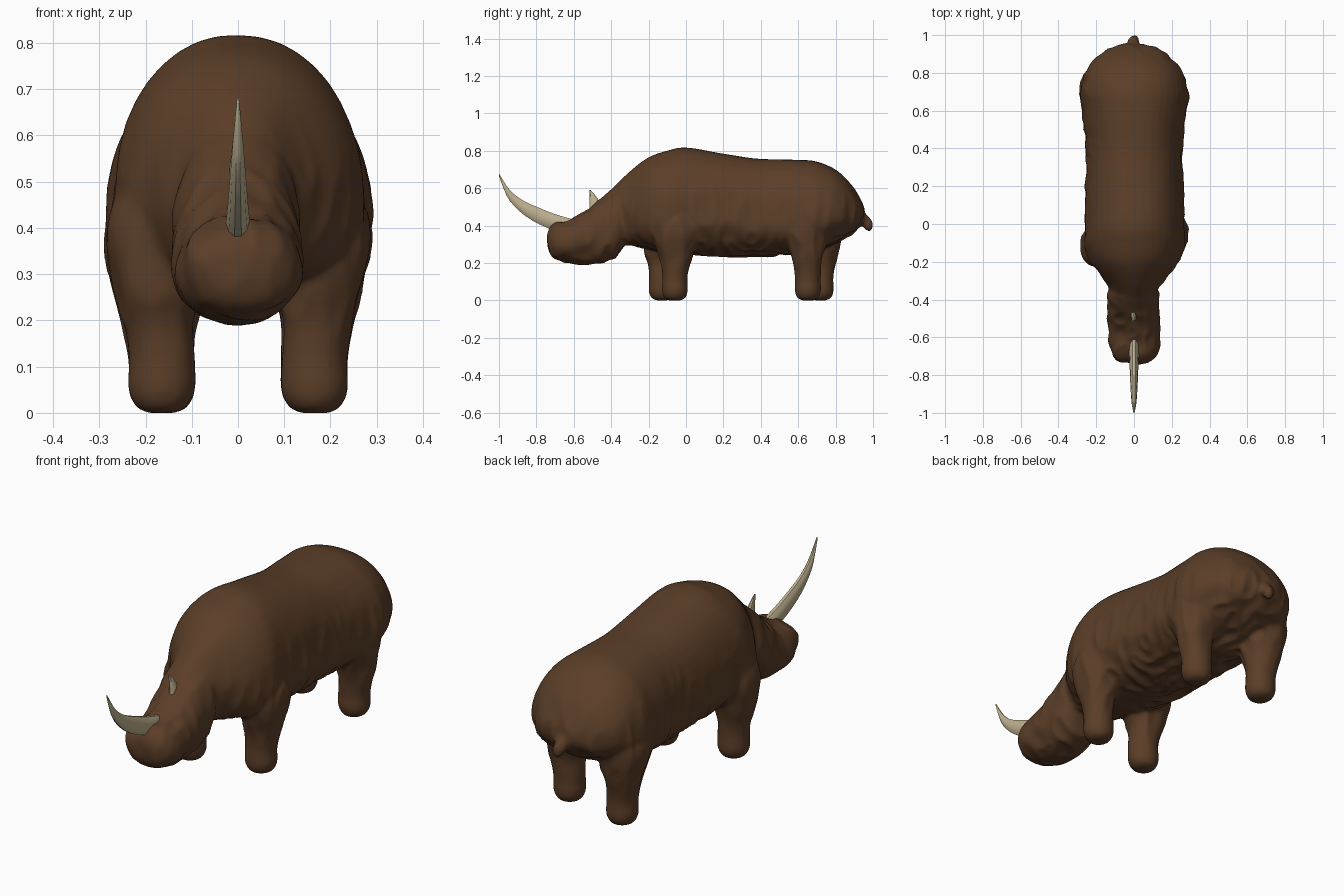
import bpy, bmesh, math
from mathutils import Vector, noise

cube = bpy.data.objects.get("Cube")
if cube:
    bpy.data.objects.remove(cube, do_unlink=True)


def material(name, color, rough):
    mat = bpy.data.materials.new(name)
    mat.use_nodes = True
    mat.diffuse_color = color
    bsdf = mat.node_tree.nodes["Principled BSDF"]
    bsdf.inputs["Base Color"].default_value = color
    bsdf.inputs["Roughness"].default_value = rough
    return mat


def refine(rows, steps):
    """Catmull-Rom interpolation through rows of numbers."""
    rows = [Vector(r) for r in rows]
    ext = [rows[0]] + rows + [rows[-1]]
    out = []
    for a, b, c, d in zip(ext, ext[1:], ext[2:], ext[3:]):
        for i in range(steps):
            t = i / steps
            out.append(b + (c - a) * t / 2 + (a * 2 - b * 5 + c * 4 - d) * t**2 / 2
                       + (b * 3 - a - c * 3 + d) * t**3 / 2)
    return out + [rows[-1]]


def loft(bm, rings):
    """Bridge closed rings of points and cap both ends."""
    loops = [[bm.verts.new(p) for p in ring] for ring in rings]
    n = len(loops[0])
    for a, b in zip(loops, loops[1:]):
        for i in range(n):
            j = (i + 1) % n
            bm.faces.new((a[i], a[j], b[j], b[i]))
    bm.faces.new(loops[0][::-1])
    bm.faces.new(loops[-1])


def circle(n):
    return [(math.cos(math.tau * i / n), math.sin(math.tau * i / n)) for i in range(n)]


def power(v, e):
    return math.copysign(abs(v) ** e, v)


def along_y(bm, rows, sides, steps=4, mid=0.5, square=1.0):
    """Rows are y, bottom, top, half width; mid sets the widest height."""
    rings = []
    for y, lo, hi, w in refine(rows, steps):
        zc = lo + (hi - lo) * mid
        rings.append([(w * power(c, square), y,
                       zc + power(s, square) * ((hi - zc) if s > 0 else (zc - lo)))
                      for c, s in circle(sides)])
    loft(bm, rings)


def along_z(bm, rows, sides, steps=4, shift=(0, 0)):
    """Rows are z, centre x, centre y, x radius, y radius."""
    loft(bm, [[(shift[0] + x + rx * c, shift[1] + y + ry * s, z) for c, s in circle(sides)]
              for z, x, y, rx, ry in refine(rows, steps)])


def make_object(name, bm, mat):
    bmesh.ops.recalc_face_normals(bm, faces=bm.faces)
    mesh = bpy.data.meshes.new(name)
    bm.to_mesh(mesh)
    bm.free()
    mesh.materials.append(mat)
    obj = bpy.data.objects.new(name, mesh)
    bpy.context.collection.objects.link(obj)
    return obj


def smooth(obj, degrees):
    bpy.ops.object.select_all(action='DESELECT')
    obj.select_set(True)
    bpy.context.view_layer.objects.active = obj
    bpy.ops.object.shade_smooth_by_angle(angle=math.radians(degrees))


fur = material("brown_fur", (0.105, 0.048, 0.021, 1), 0.9)
ivory = material("horn_ivory", (0.52, 0.44, 0.28, 1), 0.6)

# Trunk from neck to rump
bm = bmesh.new()
along_y(bm, [
    (-.48, .36, .50, .07), (-.38, .31, .61, .11), (-.30, .30, .69, .155),
    (-.20, .27, .765, .235), (-.10, .255, .80, .27), (0, .245, .817, .265),
    (.20, .24, .785, .26), (.40, .235, .757, .258), (.60, .25, .752, .275),
    (.70, .27, .742, .285), (.80, .31, .70, .26), (.88, .35, .625, .20),
    (.93, .40, .54, .12), (.95, .44, .50, .05)], 40, mid=.36, square=.92)

# Head
along_y(bm, [
    (-.735, .28, .36, .04), (-.72, .245, .39, .085), (-.69, .22, .415, .115),
    (-.62, .20, .43, .135), (-.52, .195, .49, .138), (-.42, .21, .575, .138),
    (-.36, .245, .62, .13), (-.30, .33, .60, .10)], 32, mid=.45)

# Stub tail
along_y(bm, [
    (.86, .44, .58, .05), (.94, .40, .50, .035), (.98, .372, .44, .022),
    (1.0, .385, .41, .008)], 12)

# Legs, mid-stride
front_leg = [(0, 0, 0, .03, .03), (.012, 0, 0, .055, .055), (.05, 0, 0, .073, .07),
             (.12, 0, 0, .072, .068), (.20, .006, .002, .079, .077),
             (.28, .005, .005, .10, .10), (.40, -.005, .02, .125, .14),
             (.52, -.02, .03, .10, .12)]
for side, y_front, y_back in ((1, -.06, .652), (-1, -.13, .72)):
    for y, drift in ((y_front, 1), (y_back, -.6)):
        rows = [(z, side * (.165 + x), dy * drift, rx, ry) for z, x, dy, rx, ry in front_leg]
        along_z(bm, rows, 20, shift=(0, y))

body = make_object("shaggy_body", bm, fur)

# Fuse the parts into one skin
remesh = body.modifiers.new("fuse", 'REMESH')
remesh.mode = 'VOXEL'
remesh.voxel_size = .011
relax = body.modifiers.new("relax", 'SMOOTH')
relax.factor = .5
relax.iterations = 5
graph = bpy.context.evaluated_depsgraph_get()
skin = bpy.data.meshes.new_from_object(body.evaluated_get(graph))
body.modifiers.clear()
body.data = skin

# Hanging fur folds, strongest on the flanks, belly and head
sculpt = bmesh.new()
sculpt.from_mesh(skin)
sculpt.normal_update()
moves = []
for v in sculpt.verts:
    p = v.co
    low = max(0, min(1, (.66 - p.z) / .25))
    leg = max(0, min(1, (p.z - .1) / .12))
    fold = noise.noise(Vector((p.x * 13, p.y * 13, p.z * 4)))
    lump = noise.noise(p * 7 + Vector((3, 1, 2)))
    ridge = .3 - abs(fold)
    amount = low * leg * (.02 * ridge + .008 * lump) + .002 * lump
    moves.append(v.normal * amount)
for v, move in zip(sculpt.verts, moves):
    v.co += move
    v.co.z = max(v.co.z, 0)
sculpt.to_mesh(skin)
sculpt.free()
smooth(body, 50)

# Long nose horn
bm = bmesh.new()
along_y(bm, [
    (-.57, .37, .425, .012), (-.64, .36, .445, .026), (-.71, .375, .467, .025),
    (-.785, .405, .497, .022), (-.86, .45, .53, .019), (-.92, .505, .57, .015),
    (-.96, .56, .615, .011), (-1.0, .665, .68, .003)], 10, steps=2)
smooth(make_object("nose_horn", bm, ivory), 40)

# Short brow horn
bm = bmesh.new()
along_z(bm, [(.46, 0, -.475, .022, .04), (.53, -.004, -.488, .014, .027),
             (.59, -.008, -.513, .003, .003)], 8, steps=2)
smooth(make_object("brow_horn", bm, ivory), 40)
